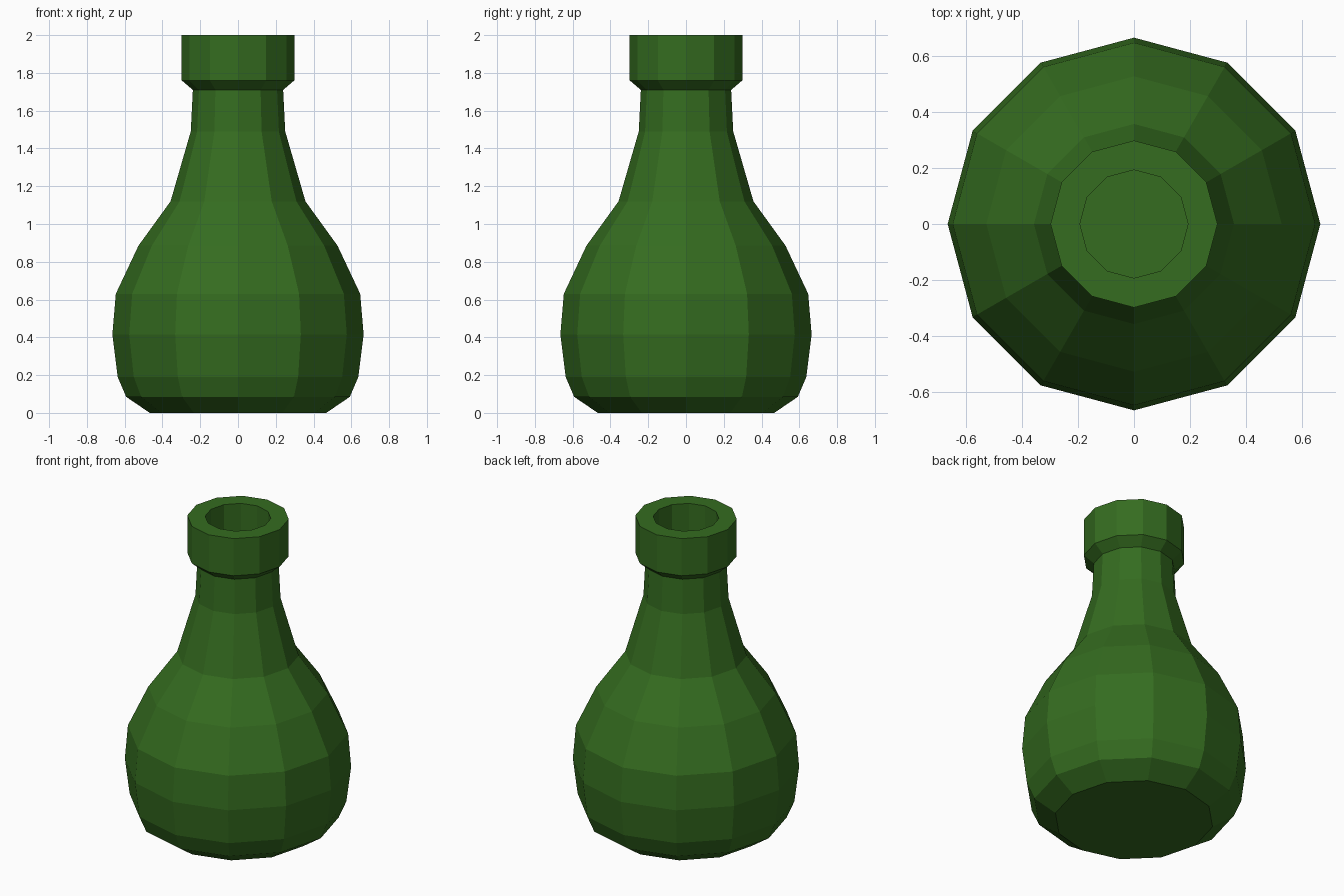
import bpy, bmesh
from math import cos, sin, pi

if "Cube" in bpy.data.objects:
    bpy.data.objects.remove(bpy.data.objects["Cube"])

SIDES = 12

# Radius and height from the base, up the outside, over the rim, down the mouth
PROFILE = [
    (0.467, 0.0), (0.592, 0.085), (0.637, 0.19), (0.665, 0.415),
    (0.647, 0.63), (0.527, 0.885), (0.357, 1.12), (0.25, 1.49),
    (0.239, 1.71), (0.298, 1.76), (0.298, 2.0),
    (0.193, 2.0), (0.193, 1.7),
]

# Lathe the profile into a flat-sided bottle
bm = bmesh.new()
rings = [[bm.verts.new((r * cos(2 * pi * i / SIDES), r * sin(2 * pi * i / SIDES), z))
          for i in range(SIDES)] for r, z in PROFILE]
for low, high in zip(rings, rings[1:]):
    for i in range(SIDES):
        j = (i + 1) % SIDES
        bm.faces.new((low[i], low[j], high[j], high[i]))

# Underside and floor of the mouth
bm.faces.new(rings[0][::-1])
bm.faces.new(rings[-1])

mesh = bpy.data.meshes.new("bottle")
bm.to_mesh(mesh)
bm.free()
bottle = bpy.data.objects.new("bottle", mesh)
bpy.context.collection.objects.link(bottle)

# Dark green glass
green = bpy.data.materials.new("green_glass")
green.diffuse_color = (0.035, 0.15, 0.014, 1)
green.use_nodes = True
green.node_tree.nodes["Principled BSDF"].inputs["Base Color"].default_value = green.diffuse_color
mesh.materials.append(green)
